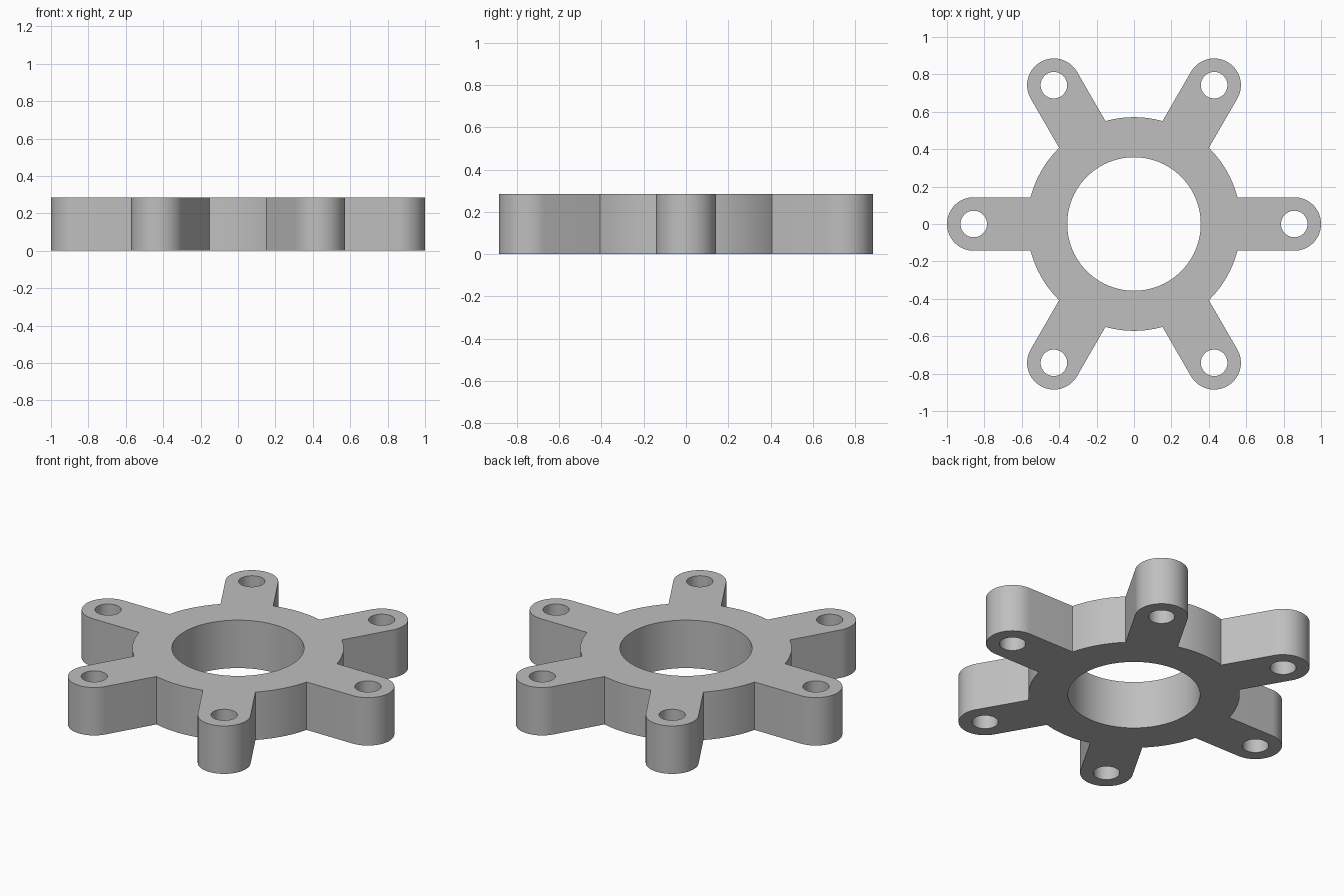
import bpy, bmesh, math
from math import sin, cos, pi

cube = bpy.data.objects.get("Cube")
if cube:
    bpy.data.objects.remove(cube, do_unlink=True)

RING, BORE, HEIGHT = 0.571, 0.357, 0.286
ARM_HALF, BOLT_AT, BOLT = 0.143, 0.857, 0.071
ARMS = 6
STEP = 2 * pi / ARMS


def arc(radius, start, end, steps, offset=0.0, turn=0.0):
    """Points on an arc whose centre lies at offset along the turned x axis."""
    pts = []
    for i in range(steps + 1):
        a = turn + start + (end - start) * i / steps
        pts.append((offset * cos(turn) + radius * cos(a),
                    offset * sin(turn) + radius * sin(a)))
    return pts


def add_loop(bm, pts):
    verts = [bm.verts.new((x, y, 0)) for x, y in pts]
    for i, v in enumerate(verts):
        bm.edges.new((v, verts[(i + 1) % len(verts)]))


# Outer outline: a rounded arm tip, then the ring arc to the next arm
root = math.asin(ARM_HALF / RING)
outline = []
for k in range(ARMS):
    outline += arc(ARM_HALF, -pi / 2, pi / 2, 32, BOLT_AT, k * STEP)
    outline += arc(RING, root, STEP - root, 16, 0, k * STEP)

bm = bmesh.new()
add_loop(bm, outline)

# Central bore and one bolt hole per arm
add_loop(bm, arc(BORE, 0, 2 * pi, 96)[:-1])
for k in range(ARMS):
    add_loop(bm, arc(BOLT, 0, 2 * pi, 40, BOLT_AT, k * STEP)[:-1])

# Fill the plate and raise it to full thickness
bmesh.ops.triangle_fill(bm, use_beauty=True, use_dissolve=False, edges=bm.edges[:])
raised = bmesh.ops.extrude_face_region(bm, geom=bm.faces[:], use_keep_orig=True)
top = [g for g in raised["geom"] if isinstance(g, bmesh.types.BMVert)]
bmesh.ops.translate(bm, verts=top, vec=(0, 0, HEIGHT))
bmesh.ops.recalc_face_normals(bm, faces=bm.faces[:])

mesh = bpy.data.meshes.new("six_arm_hub")
bm.to_mesh(mesh)
bm.free()
hub = bpy.data.objects.new("six_arm_hub", mesh)
bpy.context.collection.objects.link(hub)

# Plain grey material
grey = bpy.data.materials.new("grey")
grey.use_nodes = True
colour = (0.52, 0.52, 0.52, 1)
grey.diffuse_color = colour
grey.node_tree.nodes["Principled BSDF"].inputs["Base Color"].default_value = colour
mesh.materials.append(grey)

# Smooth curved walls, sharp rims and arm roots
bpy.ops.object.select_all(action="DESELECT")
hub.select_set(True)
bpy.context.view_layer.objects.active = hub
bpy.ops.object.shade_smooth_by_angle(angle=math.radians(30))
